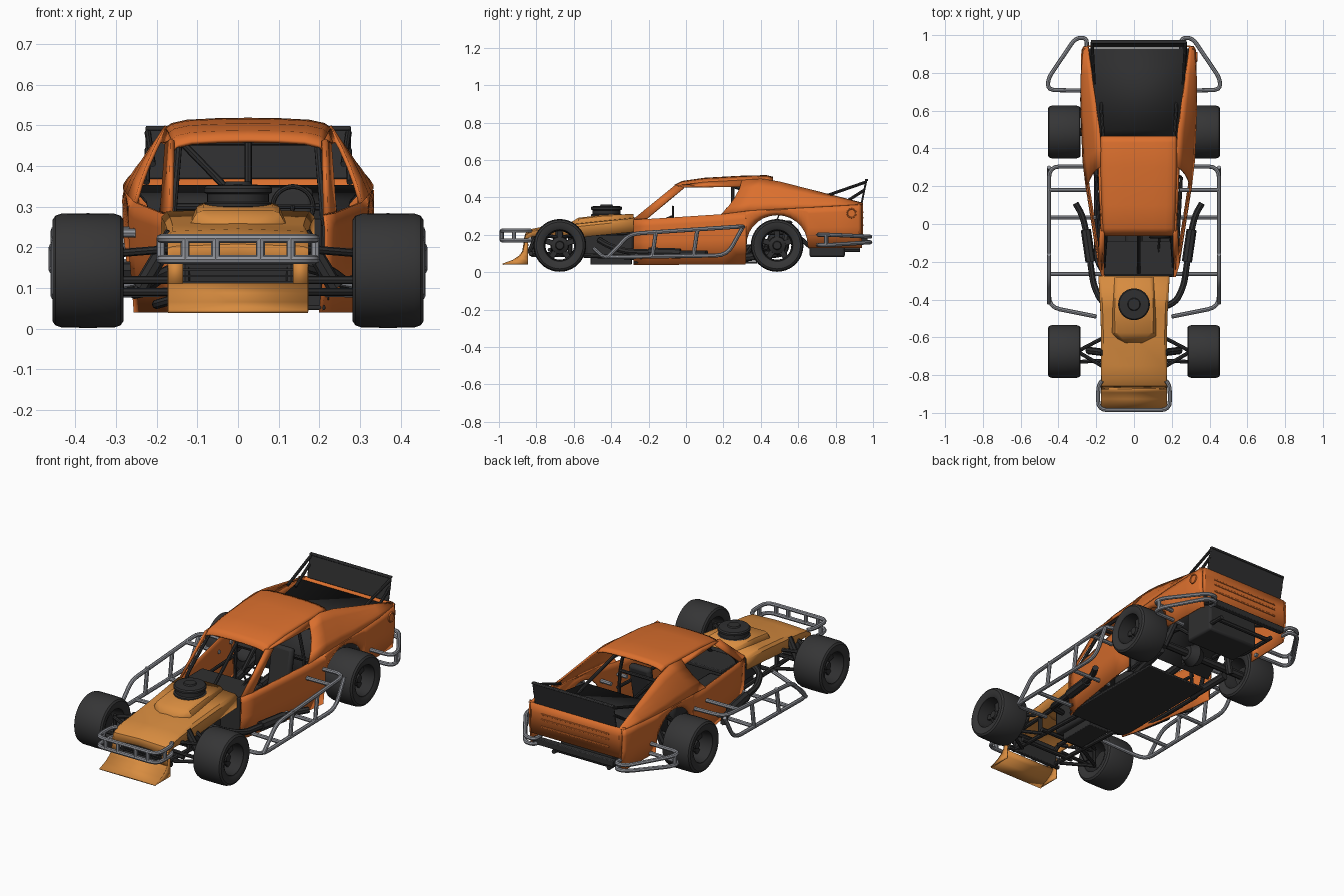
import bpy, bmesh, math
from mathutils import Vector, Matrix

if bpy.data.objects.get("Cube"):
    bpy.data.objects.remove(bpy.data.objects["Cube"])
SHIFT = .025  # the shell sits slightly to the left of the chassis
SIDES = ((1, "left"), (-1, "right"))


def material(name, red, green, blue, rough=.5):
    mat = bpy.data.materials.new(name)
    mat.use_nodes = True
    mat.diffuse_color = (red, green, blue, 1)
    shader = mat.node_tree.nodes["Principled BSDF"]
    shader.inputs["Base Color"].default_value = (red, green, blue, 1)
    shader.inputs["Roughness"].default_value = rough
    return mat


orange = material("body orange", .71, .16, .027)
amber = material("hood amber", .68, .26, .05)
black = material("chassis black", .028, .028, .029)
rubber = material("tyre rubber", .036, .036, .037, .8)
steel = material("tube grey", .29, .30, .33)


def add(name, bm, mat, thick=0, bevel=0):
    bmesh.ops.recalc_face_normals(bm, faces=bm.faces)
    mesh = bpy.data.meshes.new(name)
    bm.to_mesh(mesh)
    bm.free()
    mesh.materials.append(mat)
    ob = bpy.data.objects.new(name, mesh)
    bpy.context.collection.objects.link(ob)
    if thick:
        mod = ob.modifiers.new("thickness", "SOLIDIFY")
        mod.thickness, mod.offset = thick, 0
    if bevel:
        mod = ob.modifiers.new("bevel", "BEVEL")
        mod.width, mod.segments = bevel, 2
    return ob


def surface(name, rows, mat, thick=.008):
    """Quad sheet through rows of points."""
    bm = bmesh.new()
    grid = [[bm.verts.new(p) for p in row] for row in rows]
    for a, b in zip(grid, grid[1:]):
        for i in range(len(a) - 1):
            bm.faces.new((a[i], a[i + 1], b[i + 1], b[i]))
    return add(name, bm, mat, thick)


def box(name, centre, size, mat, tilt=0, bevel=.004):
    bm = bmesh.new()
    place = Matrix.Translation(centre) @ Matrix.Rotation(tilt, 4, "X") @ Matrix.Diagonal((*size, 1))
    bmesh.ops.create_cube(bm, size=1, matrix=place)
    return add(name, bm, mat, bevel=bevel)


def lathe(name, profile, centre, axis, mat, steps=40):
    """Spin (radius, offset) pairs about the x or z axis."""
    bm = bmesh.new()
    line = [bm.verts.new((r, 0, h)) for r, h in profile]
    edges = [bm.edges.new(pair) for pair in zip(line, line[1:])]
    bmesh.ops.spin(bm, geom=line + edges, axis=(0, 0, 1), cent=(0, 0, 0), angle=math.tau, steps=steps)
    bmesh.ops.remove_doubles(bm, verts=bm.verts, dist=.0002)
    turn = Matrix.Rotation(math.pi / 2, 4, "Y") if axis == "x" else Matrix()
    bm.transform(Matrix.Translation(centre) @ turn)
    return add(name, bm, mat)


def fillet(path, radius):
    pts = [Vector(p) for p in path]
    out = [pts[0]]
    for a, b, c in zip(pts, pts[1:], pts[2:]):
        p = b + (a - b).normalized() * min(radius, (a - b).length * .45)
        q = b + (c - b).normalized() * min(radius, (c - b).length * .45)
        for t in (0, .25, .5, .75, 1):
            out.append(p.lerp(b, t).lerp(b.lerp(q, t), t))
    return out + [pts[-1]]


def tubes(name, paths, radius, mat, bend=.04):
    curve = bpy.data.curves.new(name, "CURVE")
    curve.dimensions, curve.bevel_depth, curve.bevel_resolution = "3D", radius, 2
    curve.use_fill_caps = True
    for path in paths:
        pts = fillet(path, bend)
        spline = curve.splines.new("POLY")
        spline.points.add(len(pts) - 1)
        for point, co in zip(spline.points, pts):
            point.co = (*co, 1)
    temp = bpy.data.objects.new(name + " path", curve)
    bpy.context.collection.objects.link(temp)
    graph = bpy.context.evaluated_depsgraph_get()
    mesh = bpy.data.meshes.new_from_object(temp.evaluated_get(graph))
    bpy.data.objects.remove(temp)
    mesh.materials.clear()
    mesh.materials.append(mat)
    ob = bpy.data.objects.new(name, mesh)
    bpy.context.collection.objects.link(ob)


def both(paths, shift=0):
    """Paths plus their mirror images about x = shift."""
    return [[(shift + s * x, y, z) for x, y, z in path] for s, _ in SIDES for path in paths]


def along(table, y):
    for (a, *p), (b, *q) in zip(table, table[1:]):
        if y <= b:
            t = max(0, (y - a) / (b - a))
            return [u + (v - u) * t for u, v in zip(p, q)]
    return list(table[-1][1:])


# Shell guide lines: y, half width, height
BELT = [(-.28, .192, .28), (-.2, .215, .284), (.2, .278, .31), (.35, .295, .33), (.66, .306, .345), (.92, .30, .36), (.94, .288, .36)]
ROOF = [(-.06, .185, .462), (-.02, .188, .483), (.1, .193, .5), (.3, .2, .511), (.43, .2, .514), (.465, .198, .505)]
SAIL = [(.3, .203, .49), (.43, .2, .5), (.94, .268, .368)]
AXLE, ARCH = .487, .167


def belt(y):
    return (along(BELT, y)[0], y, along(BELT, y)[1])


def sill(y, cut):
    if cut:
        return .14 + math.sqrt(max(0, ARCH ** 2 - (y - AXLE) ** 2))
    return .04 if y < AXLE else .13


stations = [(y, False) for y in (-.28, -.2, -.05, .1, .2, AXLE - ARCH - .001)]
stations += [(AXLE - ARCH * math.cos(math.pi * i / 14), True) for i in range(15)]
stations += [(y, False) for y in (AXLE + ARCH + .001, .72, .82, .92, .94)]

# Roof
across = (-1, -.93, -.75, -.4, 0, .4, .75, .93, 1)
surface("roof", [[(SHIFT + half * f, y, z - .008 * f * f - .014 * abs(f) ** 12) for f in across]
                 for y, half, z in ROOF], orange, .01)

# Side panels, sail panels, pillars and rails
for s, side in SIDES:
    def flip(row):
        return [(SHIFT + s * x, y, z) for x, y, z in row]
    rows = []
    for y, cut in stations:
        x, _, top = belt(y)
        low = sill(y, cut)
        rows.append(flip([(x - inset, y, low + (top - low) * f) for f, inset in ((1, .004), (.85, 0), (.5, .002), (0, .014))]))
    surface(side + " side panel", rows, orange)
    rows = []
    for low, high, bow in ((.19, .3, .02), (.33, .4, 0), (.45, .5, 0), (.6, .65, 0), (.78, .8, 0), (.94, .94, 0)):
        a, (half, z) = Vector(belt(low)), along(SAIL, high)
        b = Vector((half, high, z))
        rows.append(flip([a.lerp(b, t) + Vector((.012, bow * 1.5, 0)) * 4 * t * (1 - t) * .6 for t in (0, .25, .5, .75, 1)]))
    surface(side + " sail panel", rows, orange, .01)
    surface(side + " windscreen pillar", [flip([(.19, -.28, .282), (.186, -.055, .465)]),
                                          flip([(.212, -.21, .286), (.2, -.01, .452)])], orange, .012)
    surface(side + " roof rail", [flip([(half, y, z - .02), (half + .012, y + .02, .456)]) for y, half, z in ROOF[:-2]], orange, .01)

# Tail
surface("tail panel", [[(SHIFT + x, .942 - .02 * (abs(x) > .28), z) for x in (-.296, -.27, 0, .27, .296)]
                       for z in (.37, .32, .2)], orange)
for z in (.25, .29, .32):
    box("tail rib", (SHIFT, .947, z), (.42, .006, .008), orange, bevel=.002)
lathe("fuel cap", [(0, .004), (.02, .004), (.022, .008), (.026, .008), (.028, -.004)], (SHIFT + .302, .885, .315), "x", orange, 24)
surface("rear deck", [[(SHIFT - w, y, z), (SHIFT + w, y, z)] for w, y, z in ((.2, .4, .1), (.25, .5, .31), (.285, .93, .35))], black)
box("spoiler", (SHIFT, .952, .432), (.505, .01, .13), black, tilt=-.2)
box("spoiler lip", (SHIFT, .965, .493), (.505, .018, .012), black)
tubes("spoiler struts", both([[(.235, .74, .405), (.247, .962, .482)], [(.25, .83, .36), (.247, .955, .44)]], SHIFT), .008, black)

# Hood, scoop and front apron
hood = [(-.275, .185, .285), (-.45, .175, .268), (-.6, .17, .252), (-.75, .17, .236), (-.82, .17, .222), (-.855, .17, .2), (-.865, .17, .165)]
shape = ((-1, -.07), (-1, -.012), (-.94, 0), (0, .006), (.94, 0), (1, -.012), (1, -.07))
surface("hood", [[(w * f, y, z + drop * (min(1, .3 + max(0, y + .87) * 3) if abs(f) == 1 else 1)) for f, drop in shape]
                 for y, w, z in hood], amber)
scoop = [(-.28, .095, .308), (-.45, .1, .303), (-.575, .1, .288)]
rows = [[(-w - .02, y, .25), (-w, y, z - .006), (-w + .015, y, z), (w - .015, y, z), (w, y, z - .006), (w + .02, y, .25)] for y, w, z in scoop]
rows.append([(x, -.6 - (.12 - abs(x)) * .5, .244) for x in (-.12, -.08, -.03, .03, .08, .12)])
surface("hood scoop", rows, amber, .006)
curve = ((-.872, .11), (-.89, .085), (-.925, .062), (-.98, .042))
surface("front apron", [[(-.172, y, z), (.172, y, z)] for y, z in curve], amber)
for s, side in SIDES:
    surface(side + " apron upright", [[(s * .135, y, z), (s * .172, y, z)] for y, z in ((-.86, .18), (-.872, .11))], amber)
    surface(side + " apron end", [[(s * .17, y, z), (s * .17, -.845, z)] for y, z in ((-.86, .165),) + curve], amber)
for i in range(4):
    box("grille slat", (0, -.845, .115 + i * .015), (.27, .012, .005), black, bevel=0)
lathe("air cleaner", [(0, .362), (.03, .362), (.034, .355), (.078, .352), (.084, .345), (.084, .335), (.076, .331),
                      (.076, .312), (.084, .308), (.084, .3), (.05, .295), (.05, .25)], (0, -.425, 0), "z", black)

# Wheels
tyre = [(.088, -.078), (.104, -.086), (.125, -.087), (.135, -.08), (.14, -.065), (.141, 0)]
rim = [(.09, -.08), (.084, -.078), (.078, -.03), (.076, 0)]
for y, end in ((-.675, "front"), (AXLE, "rear")):
    for s, side in SIDES:
        name, centre = end + " " + side, Vector((s * .369, y, .143))
        lathe(name + " tyre", tyre + [(r, -h) for r, h in tyre[-2::-1]], centre, "x", rubber)
        lathe(name + " rim", rim + [(r, -h) for r, h in rim[-2::-1]], centre, "x", black)
        lathe(name + " hub", [(0, .045), (.02, .045), (.024, .03), (.045, .02), (.05, 0), (.05, -.03), (0, -.03)] if s > 0 else
              [(0, -.045), (.02, -.045), (.024, -.03), (.045, -.02), (.05, 0), (.05, .03), (0, .03)], centre, "x", black, 24)
        for i in range(5):
            a = math.tau * i / 5
            off = Vector((s * .012, -math.sin(a) * .055, math.cos(a) * .055))
            box(name + " spoke", centre + off, (.014, .03, .06), black, tilt=a, bevel=.003)

# Grey guard bars
tubes("side guard bars", both([
    [(.25, .305, .24), (.45, .305, .245), (.45, -.3, .205), (.45, -.36, .14), (.45, -.42, .08)],
    [(.2, -.49, .125), (.45, -.44, .08), (.45, .22, .09), (.45, .3, .235)],
    [(.24, .18, .235), (.45, .18, .237)], [(.2, .035, .09), (.45, .035, .085)], [(.17, -.265, .09), (.45, -.265, .085)]]
    + [[(.45, y, .085), (.45, y + .02, .225)] for y in (-.18, .04)]), .011, steel, .06)
tubes("rear guard bars", both([[(.25, .93, z), (.25, .985, z), (.31, .985, z), (.455, .77, z + d), (.455, .71, z + d), (.25, .705, z + d)]
                               for z, d in ((.19, .01), (.16, -.015))] + [[(.455, .75, .145), (.455, .75, .2)]]), .011, steel)
tubes("front bumper", [[(-.17, -.83, z), (-.19, -.86, z), (-.19, -.985, z), (.19, -.985, z), (.19, -.86, z), (.17, -.83, z)] for z in (.17, .222)]
      + both([[(x, y, .17), (x, y, .222)] for x, y in ((.055, -.985), (.13, -.985), (.19, -.92))]), .011, steel, .05)
box("rear bumper bar", (SHIFT, .955, .172), (.5, .03, .035), black)

# Floor, engine bay and fuel cell
box("floor pan", (SHIFT, .05, .052), (.38, .66, .012), black)
box("firewall", (SHIFT, -.272, .16), (.36, .012, .22), black)
box("dashboard", (SHIFT, -.18, .262), (.37, .18, .02), black)
box("engine block", (0, -.41, .16), (.19, .26, .16), black, bevel=.015)
box("oil pan", (0, -.4, .065), (.13, .22, .05), black)
box("radiator", (0, -.815, .14), (.27, .025, .12), black)
box("fuel cell", (SHIFT, .755, .165), (.32, .19, .17), black, bevel=.012)
box("seat base", (.12, .12, .1), (.13, .14, .07), black, bevel=.015)
box("seat back", (.12, .21, .23), (.13, .04, .24), black, tilt=-.2, bevel=.015)
box("transmission tunnel", (0, -.05, .1), (.09, .45, .09), black, bevel=.02)

# Chassis rails, roll cage and running gear
tubes("frame rails", both([[(.13, -.84, .1), (.13, -.3, .08), (.2, -.2, .06), (.2, .3, .06), (.17, .4, .21), (.17, .58, .21), (.17, .68, .12), (.17, .93, .12)],
                           [(.13, -.84, .1), (.13, -.8, .2), (.14, -.3, .21)], [(.13, -.62, .09), (.13, -.62, .2)]])
      + [[(-.17, y, z), (.17, y, z)] for y, z in ((-.83, .1), (-.72, .1), (-.56, .09), (.4, .21), (.9, .12))], .012, black)
tubes("roll cage", both([[(.22, .25, .06), (.21, .25, .3), (.17, .25, .478), (0, .25, .485)],
                         [(.19, -.24, .07), (.185, -.23, .28), (.17, -.03, .462), (.17, .25, .475)],
                         [(.17, .25, .46), (.2, .62, .33), (.18, .9, .2)], [(.2, -.22, .2), (.225, .25, .2)]], SHIFT)
      + [[(-.14, -.03, .46), (.19, -.03, .46)], [(SHIFT, -.03, .46), (SHIFT, -.26, .27)], [(-.18, .25, .3), (.23, .25, .3)],
         [(-.14, .25, .46), (.23, .25, .08)]], .009, black)
tubes("front suspension arms", both([[(.12, -.58, z), (.3, -.675, z + d), (.12, -.78, z)] for z, d in ((.09, 0), (.2, -.015))]
                                    + [[(.29, -.675, .08), (.29, -.675, .2)], [(.1, -.72, .12), (.3, -.73, .12)]]), .01, black, .02)
tubes("shock absorbers", both([[(.16, -.68, .235), (.24, -.67, .1)], [(.17, .55, .27), (.23, .52, .1)]]), .02, black)
tubes("rear axle", [[(-.35, AXLE, .143), (.35, AXLE, .143)], [(0, AXLE, .143), (0, .1, .1)]]
      + both([[(.22, AXLE, .1), (.19, .25, .07)]]), .022, black)
lathe("differential", [(0, -.05), (.04, -.045), (.065, 0), (.04, .045), (0, .05)], (0, AXLE, .143), "x", black, 20)
tubes("exhaust pipes", both([[(.09, -.46, .17), (.2, -.41, .14), (.24, -.32, .11), (.28, -.03, .1), (.3, .05, .1), (.335, .11, .1)]], SHIFT), .017, black)
tubes("mufflers", both([[(.255, -.2, .105), (.28, -.03, .1)]], SHIFT), .027, black)
tubes("steering wheel", [[(.135 + .05 * math.cos(a), -.07, .3 + .05 * math.sin(a)) for a in (math.tau * i / 20 for i in range(21))],
                         [(.135, -.07, .3), (.12, -.26, .22)], [(.085, -.07, .3), (.185, -.07, .3)]], .006, black, .01)

bpy.ops.object.select_all(action="DESELECT")
for ob in bpy.context.scene.objects:
    if ob.type == "MESH":
        ob.select_set(True)
        bpy.context.view_layer.objects.active = ob
bpy.ops.object.shade_smooth_by_angle(angle=math.radians(35))
